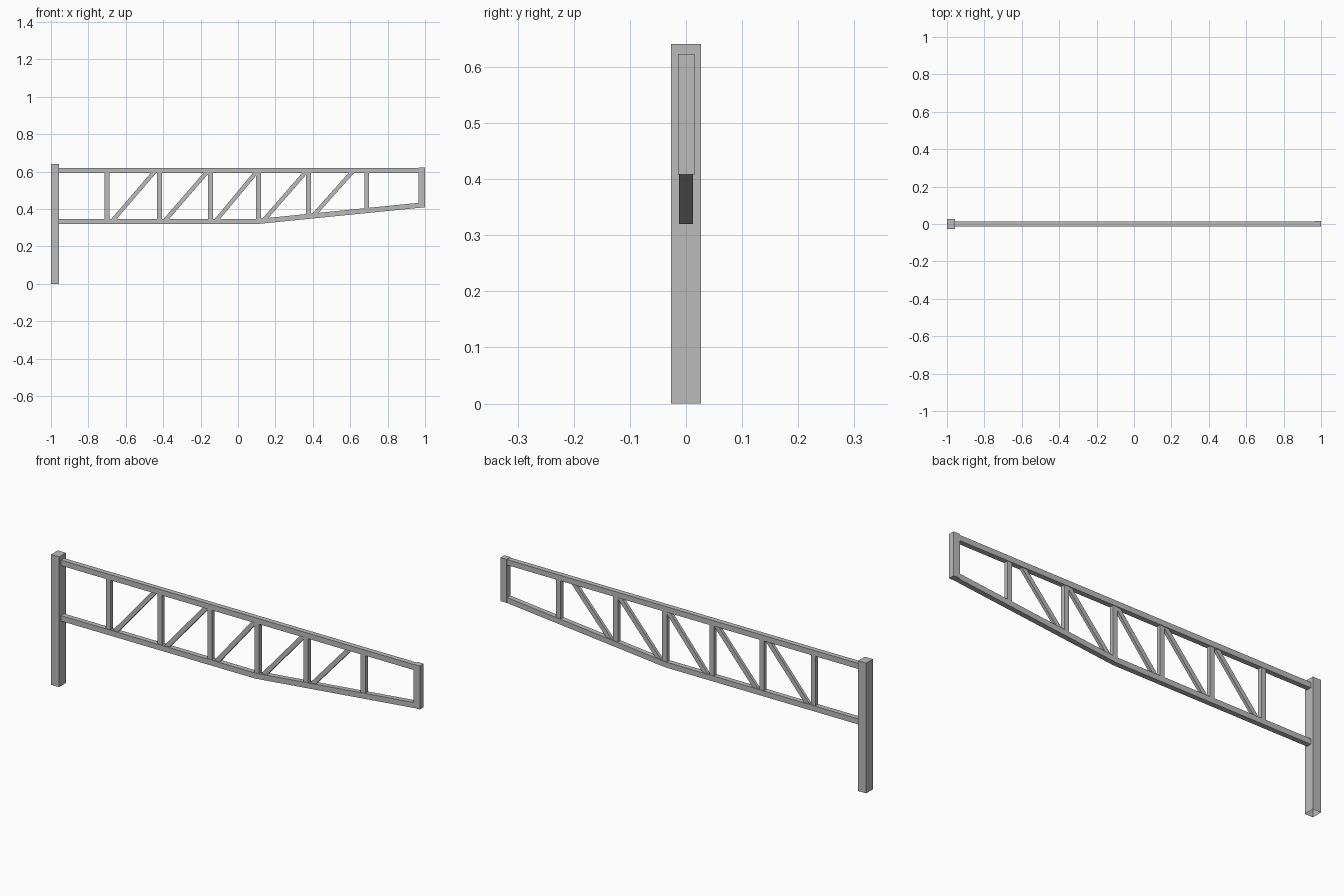
import bpy
import bmesh
from mathutils import Vector

cube = bpy.data.objects.get("Cube")
if cube:
    bpy.data.objects.remove(cube, do_unlink=True)

steel = bpy.data.materials.new("grey_steel")
steel.use_nodes = True
grey = (0.5, 0.5, 0.5, 1)
steel.diffuse_color = grey
steel.node_tree.nodes["Principled BSDF"].inputs["Base Color"].default_value = grey


def prism(name, outline, depth, y=0.0, open_bottom=False):
    """Extrude an (x, z) outline along y, centred on y."""
    bm = bmesh.new()
    face = bm.faces.new([bm.verts.new((x, y - depth / 2, z)) for x, z in outline])
    extruded = bmesh.ops.extrude_face_region(bm, geom=[face])["geom"]
    verts = [v for v in extruded if isinstance(v, bmesh.types.BMVert)]
    bmesh.ops.translate(bm, verts=verts, vec=(0, depth, 0))
    bmesh.ops.recalc_face_normals(bm, faces=bm.faces[:])
    if open_bottom:
        low = [f for f in bm.faces if f.normal.z < -0.9]
        bmesh.ops.delete(bm, geom=low, context="FACES_ONLY")
    mesh = bpy.data.meshes.new(name)
    bm.to_mesh(mesh)
    bm.free()
    mesh.materials.append(steel)
    obj = bpy.data.objects.new(name, mesh)
    bpy.context.collection.objects.link(obj)
    return obj


def rect(x0, x1, z0, z1):
    return [(x0, z0), (x1, z0), (x1, z1), (x0, z1)]


def bar(name, start, end, width, depth):
    """Straight bar between two (x, z) points."""
    a, b = Vector(start), Vector(end)
    d = (b - a).normalized()
    n = Vector((-d.y, d.x)) * width / 2
    return prism(name, [a - n, b - n, b + n, a + n], depth)


BEND, TIP = 0.105, 0.985
LOW, LOW_TIP = 0.32, 0.408
CHORD = 0.027


def chord_middle(x):
    """Height of the lower chord's centre line."""
    t = max(0, (x - BEND) / (TIP - BEND))
    return LOW + CHORD / 2 + t * (LOW_TIP - LOW)


# Main post and end post
prism("main_post", rect(-1, -0.956, 0, 0.641), 0.053, open_bottom=True)
prism("end_post", rect(0.966, 1, 0.408, 0.622), 0.03, y=0.001)

# Chords
prism("top_chord", rect(-0.97, TIP, 0.593, 0.62), 0.025)
prism("lower_chord", [(-0.97, LOW), (BEND, LOW), (TIP, LOW_TIP),
                      (TIP, LOW_TIP + CHORD), (BEND, LOW + CHORD),
                      (-0.97, LOW + CHORD)], 0.025)

# Uprights
uprights = [-0.7, -0.42, -0.147, 0.11, 0.377, 0.688]
for i, x in enumerate(uprights):
    bar(f"upright_{i + 1}", (x, chord_middle(x)), (x, 0.605), 0.025, 0.02)

# Diagonal braces, running on into the chords at both ends
tops = [-0.452, -0.17, 0.094, 0.358, 0.606]
for i, (x, top) in enumerate(zip(uprights, tops)):
    foot = Vector((x + 0.037, chord_middle(x + 0.037) + CHORD / 2))
    head = Vector((top, 0.593))
    extra = (head - foot) * 0.04
    bar(f"brace_{i + 1}", foot - extra, head + extra, 0.022, 0.015)
